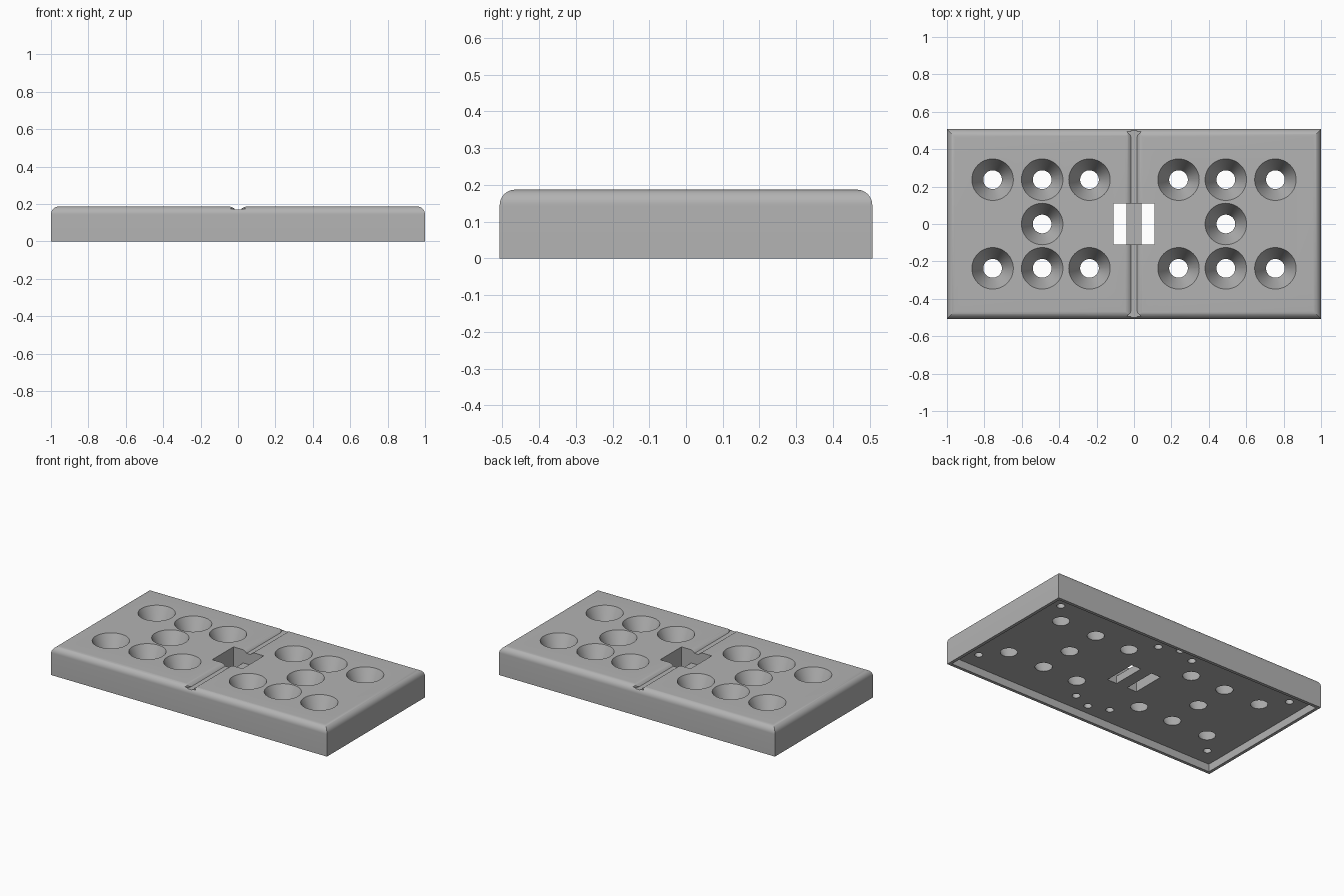
import bpy
import bmesh
from math import sin, cos, acos, pi, radians
from mathutils import Vector

default = bpy.data.objects.get("Cube")
if default:
    bpy.data.objects.remove(default, do_unlink=True)

HALF_X, HALF_Y, TOP = 1.0, 0.507, 0.187
ROUND = 0.042        # radius of the rounded top edges
FLOOR = 0.05         # height of the hollow underside
GROOVE = 0.17        # height of the groove floor
RIM = 0.02           # thickness of the skirt below the plate
SLOT = 0.11          # half size of the centre pocket

grey = bpy.data.materials.new("plain grey")
grey.use_nodes = True
grey.diffuse_color = (0.45, 0.45, 0.45, 1)
grey.node_tree.nodes["Principled BSDF"].inputs["Base Color"].default_value = (0.45, 0.45, 0.45, 1)


def to_object(bm, name):
    bmesh.ops.recalc_face_normals(bm, faces=bm.faces)
    mesh = bpy.data.meshes.new(name)
    bm.to_mesh(mesh)
    bm.free()
    mesh.materials.append(grey)
    obj = bpy.data.objects.new(name, mesh)
    bpy.context.collection.objects.link(obj)
    return obj


def prism(name, points, axis, start, end):
    """Extrude a 2D profile along the given axis."""
    place = {"x": lambda u, v: (start, u, v),
             "y": lambda u, v: (u, start, v),
             "z": lambda u, v: (u, v, start)}[axis]
    bm = bmesh.new()
    face = bm.faces.new([bm.verts.new(place(u, v)) for u, v in points])
    out = bmesh.ops.extrude_face_region(bm, geom=[face])
    step = Vector([(end - start) * (a == axis) for a in "xyz"])
    moved = [g for g in out["geom"] if isinstance(g, bmesh.types.BMVert)]
    bmesh.ops.translate(bm, verts=moved, vec=step)
    return to_object(bm, name)


def cones(name, spots, r_low, r_high, z_low, z_high):
    bm = bmesh.new()
    for x, y in spots:
        made = bmesh.ops.create_cone(bm, cap_ends=True, segments=48, radius1=r_low,
                                     radius2=r_high, depth=z_high - z_low)
        bmesh.ops.translate(bm, verts=made["verts"], vec=(x, y, (z_low + z_high) / 2))
    return to_object(bm, name)


def combine(target, tool, operation):
    mod = target.modifiers.new(operation, "BOOLEAN")
    mod.operation, mod.solver, mod.object = operation, "EXACT", tool
    bpy.context.view_layer.objects.active = target
    bpy.ops.object.modifier_apply(modifier=mod.name)
    bpy.data.objects.remove(tool, do_unlink=True)


def arc(cx, a0, a1, steps=10):
    angles = [a0 + (a1 - a0) * i / steps for i in range(steps + 1)]
    return [(cx + ROUND * cos(a), TOP - ROUND + ROUND * sin(a)) for a in angles]


def mirrored(points):
    return points + [(-u, v) for u, v in reversed(points)]


# Plate: lengthwise profile with the centre groove, met by the crosswise profile
dip = acos(1 - (TOP - GROOVE) / ROUND)
shoulder = 0.015 + ROUND * sin(dip)
long_side = [(HALF_X, 0)] + arc(HALF_X - ROUND, 0, pi / 2) + arc(shoulder, pi / 2, pi / 2 + dip, 6)
body = prism("mounting_plate", mirrored(long_side), "y", -HALF_Y - 0.1, HALF_Y + 0.1)
short_side = [(HALF_Y, 0)] + arc(HALF_Y - ROUND, 0, pi / 2)
combine(body, prism("cross_profile", mirrored(short_side), "x", -1.2, 1.2), "INTERSECT")

# Flared ends of the groove
for side in (-1, 1):
    flare = mirrored([(0.015, side * 0.46), (0.02, side * 0.477), (0.04, side * 0.495)])
    combine(body, prism("groove_flare", flare, "z", GROOVE, 0.3), "DIFFERENCE")

# Hollow underside
w, d = HALF_X - RIM, HALF_Y - RIM
combine(body, prism("underside", [(w, d), (-w, d), (-w, -d), (w, -d)], "z", -0.1, FLOOR),
        "DIFFERENCE")

# Centre pocket with a low bar left between two slots
pocket = mirrored([(SLOT, 0.3), (SLOT, 0.02), (0.04, 0.02), (0.04, 0.1)])
combine(body, prism("strap_pocket", pocket, "y", -SLOT, SLOT), "DIFFERENCE")

# Tapered through holes
columns = (0.238, 0.491, 0.756)
spots = [(sx * x, y) for sx in (-1, 1) for x in columns for y in (-0.237, 0.237)]
spots += [(-columns[1], 0), (columns[1], 0)]
slope = (0.111 - 0.05) / (TOP - FLOOR)
over = 0.02
combine(body, cones("tapered_holes", spots, 0.05 - slope * over, 0.111 + slope * over,
                    FLOOR - over, TOP + over), "DIFFERENCE")

# Small blind holes in the underside
blind = [(sx * x, sy * 0.373) for x in (0.128, 0.872) for sx in (-1, 1) for sy in (-1, 1)]
blind += [(0, -0.42), (0, 0.42)]
combine(body, cones("blind_holes", blind, 0.024, 0.024, FLOOR - over, 0.13), "DIFFERENCE")

# Smooth rounding with crisp edges
bpy.ops.object.select_all(action="DESELECT")
body.select_set(True)
bpy.context.view_layer.objects.active = body
bpy.ops.object.shade_smooth_by_angle(angle=radians(25))
